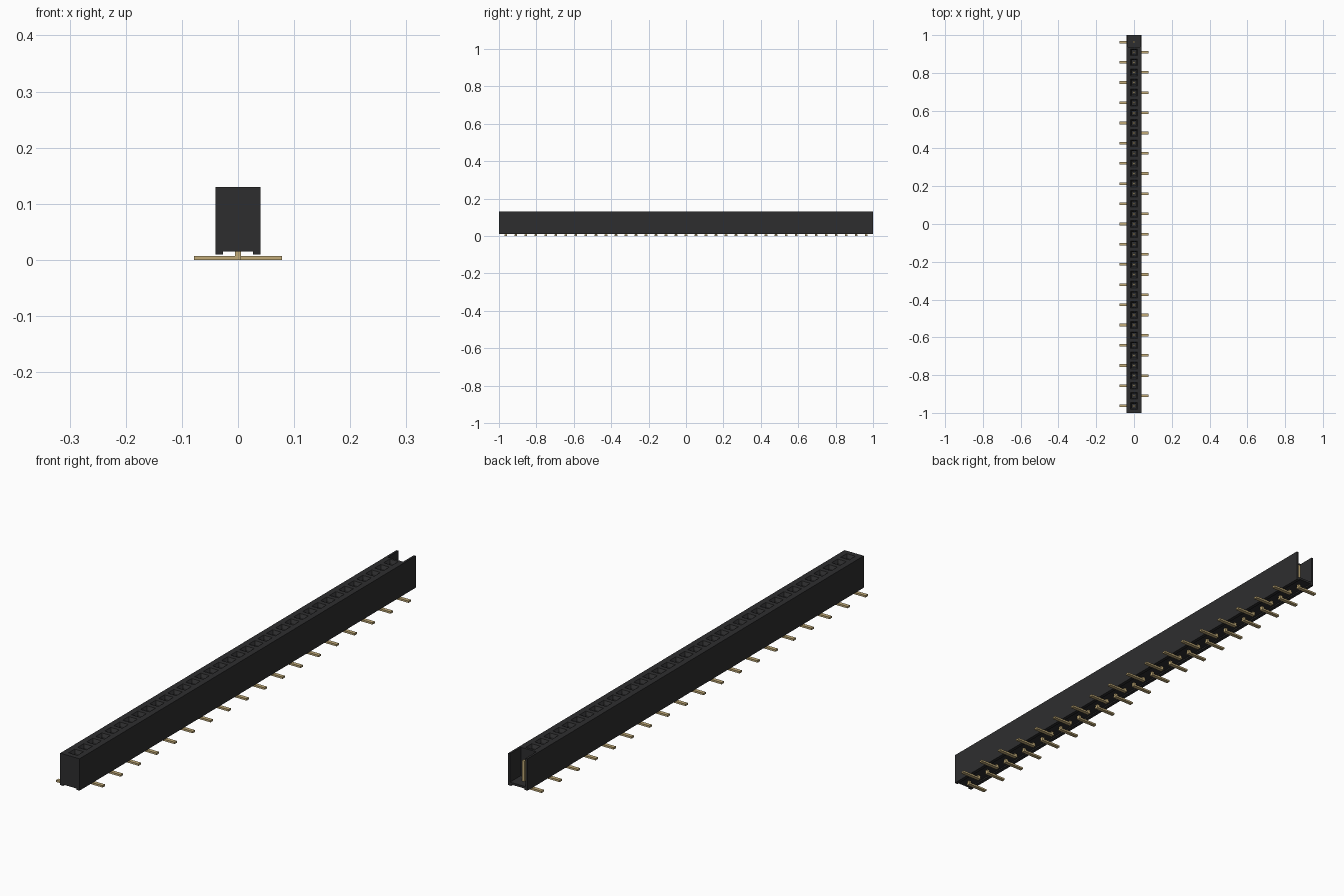
import bpy, bmesh

if "Cube" in bpy.data.objects:
    bpy.data.objects.remove(bpy.data.objects["Cube"])

COUNT = 37            # number of contacts
PITCH = 0.0535
HALF_W, TOP, BOTTOM, RECESS = 0.04, 0.13, 0.01, 0.015
OPEN_Y = 17.5 * PITCH  # the last cell, beyond this, is cut open


def material(name, rgb, rough, metal=0.0):
    m = bpy.data.materials.new(name)
    m.use_nodes = True
    m.diffuse_color = (*rgb, 1)
    b = m.node_tree.nodes["Principled BSDF"]
    b.inputs["Base Color"].default_value = (*rgb, 1)
    b.inputs["Roughness"].default_value = rough
    b.inputs["Metallic"].default_value = metal
    return m


black = material("black plastic", (0.027, 0.027, 0.028), 0.6)
gold = material("gold contact", (0.54, 0.41, 0.19), 0.4)


def finish(bm, name, mat):
    bmesh.ops.remove_doubles(bm, verts=bm.verts, dist=1e-5)
    bmesh.ops.recalc_face_normals(bm, faces=bm.faces)
    me = bpy.data.meshes.new(name)
    bm.to_mesh(me)
    bm.free()
    ob = bpy.data.objects.new(name, me)
    bpy.context.collection.objects.link(ob)
    me.materials.append(mat)
    return ob


def box(bm, x0, x1, y0, y1, z0, z1):
    vs = bmesh.ops.create_cube(bm, size=1)["verts"]
    for v in vs:
        v.co = ((x0 + x1) / 2 + v.co.x * (x1 - x0),
                (y0 + y1) / 2 + v.co.y * (y1 - y0),
                (z0 + z1) / 2 + v.co.z * (z1 - z0))


def rect(bm, x, y0, y1, z):
    return [bm.verts.new(p) for p in ((-x, y0, z), (x, y0, z), (x, y1, z), (-x, y1, z))]


def extrude_profile(bm, pts, y0, y1, skip=()):
    """Sweep a closed x-z profile along y; edges listed in skip stay open."""
    a = [bm.verts.new((x, y0, z)) for x, z in pts]
    b = [bm.verts.new((x, y1, z)) for x, z in pts]
    n = len(pts)
    for i in range(n):
        if i not in skip:
            j = (i + 1) % n
            bm.faces.new((a[i], a[j], b[j], b[i]))
    bm.faces.new(a)
    bm.faces.new(b)


pins = [(i - (COUNT - 1) / 2) * PITCH for i in range(COUNT)]

# Housing: grooved underside, top left open for the socket cells
foot = [(-HALF_W, BOTTOM), (-0.027, BOTTOM), (-0.027, RECESS),
        (0.027, RECESS), (0.027, BOTTOM), (HALF_W, BOTTOM)]
bm = bmesh.new()
extrude_profile(bm, foot + [(HALF_W, TOP), (-HALF_W, TOP)], -1, OPEN_Y, skip=(6,))

# Funnel-mouthed square sockets along the top
for i, y in enumerate(pins[:-1]):
    y0 = -1 if i == 0 else y - PITCH / 2
    loops = [rect(bm, HALF_W, y0, y + PITCH / 2, TOP),
             rect(bm, 0.018, y - 0.018, y + 0.018, TOP),
             rect(bm, 0.011, y - 0.011, y + 0.011, TOP - 0.011),
             rect(bm, 0.011, y - 0.011, y + 0.011, 0.03)]
    for a, b in zip(loops, loops[1:]):
        for k in range(4):
            bm.faces.new((a[k], a[(k + 1) % 4], b[(k + 1) % 4], b[k]))
    bm.faces.new(loops[-1])
finish(bm, "housing", black)

# Open end cell: thin side walls and a floor
bm = bmesh.new()
wall = 0.008
extrude_profile(bm, foot + [(HALF_W, TOP), (HALF_W - wall, TOP), (HALF_W - wall, 0.023),
                            (-HALF_W + wall, 0.023), (-HALF_W + wall, TOP), (-HALF_W, TOP)],
                OPEN_Y, 1)
finish(bm, "open_end_cell", black)

# Contacts: upright post with a foot bent alternately to each side
posts, leads = bmesh.new(), bmesh.new()
for i, y in enumerate(pins):
    box(posts, -0.005, 0.005, y - 0.005, y + 0.005, 0.0, 0.1)
    side = -1 if i % 2 == 0 else 1
    x0, x1 = sorted((-0.005 * side, 0.078 * side))
    box(leads, x0, x1, y - 0.007, y + 0.007, 0.0, 0.007)
finish(posts, "contact_posts", gold)
finish(leads, "solder_leads", gold)
